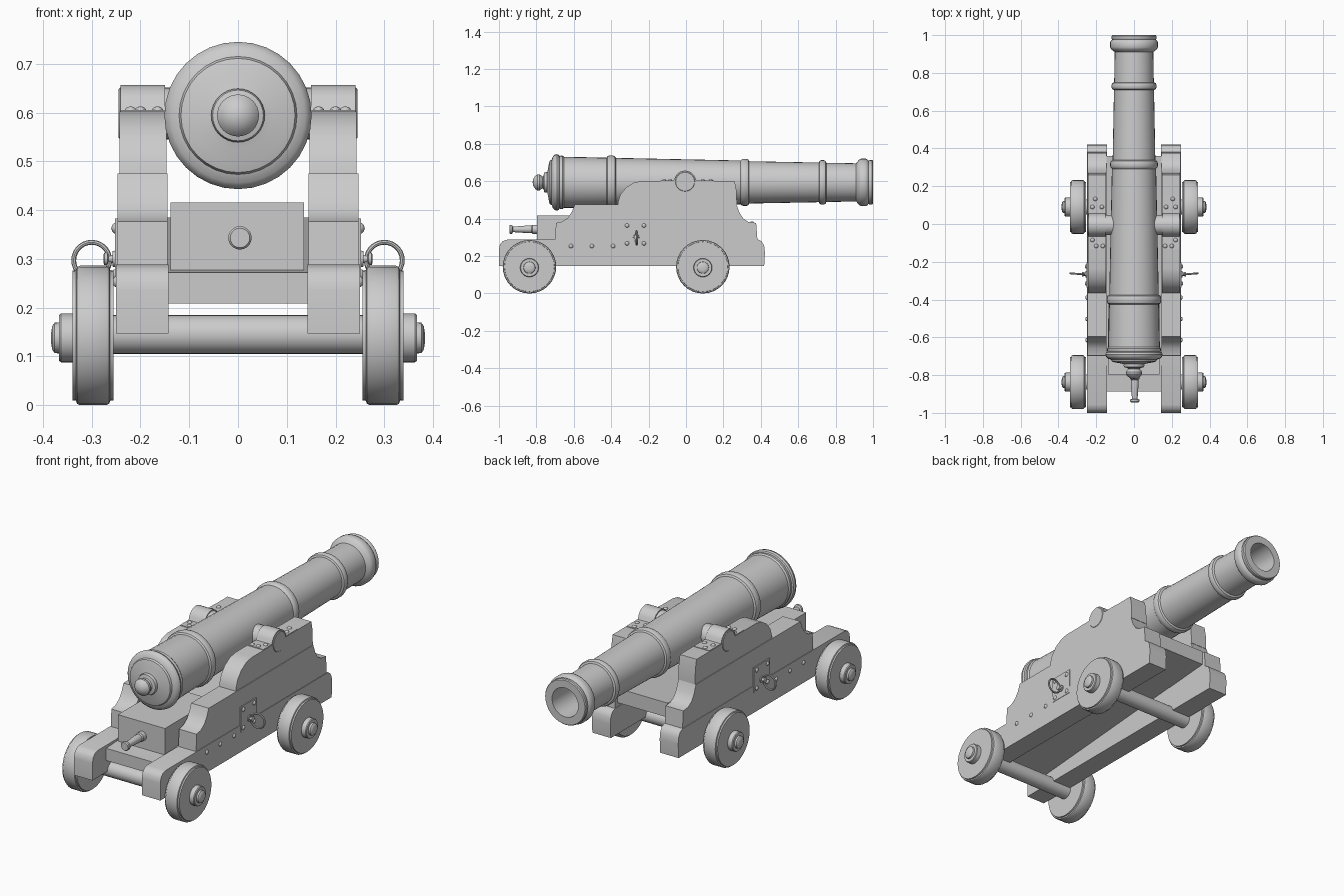
import bpy, bmesh
from math import sin, cos, pi
from mathutils import Matrix

if "Cube" in bpy.data.objects:
    bpy.data.objects.remove(bpy.data.objects["Cube"])


def finish(name, bm, mirror=False, bevel=0):
    bmesh.ops.recalc_face_normals(bm, faces=bm.faces[:])
    me = bpy.data.meshes.new(name)
    bm.to_mesh(me)
    bm.free()
    ob = bpy.data.objects.new(name, me)
    bpy.context.collection.objects.link(ob)
    bpy.ops.object.select_all(action='DESELECT')
    ob.select_set(True)
    bpy.context.view_layer.objects.active = ob
    bpy.ops.object.shade_smooth_by_angle(angle=0.6)
    if bevel:
        b = ob.modifiers.new("bevel", 'BEVEL')
        b.width, b.segments = bevel, 1
    if mirror:
        ob.modifiers.new("mirror", 'MIRROR')
    return ob


def revolve(bm, prof, axis, loc=(0, 0, 0), n=32):
    """Lathe (t, r) points around an axis through loc."""
    def place(t, a, b):
        p = {'x': (t, a, b), 'y': (a, t, b), 'z': (a, b, t)}[axis]
        return [p[i] + loc[i] for i in range(3)]
    rings = []
    for t, r in prof:
        if r == 0:
            rings.append([bm.verts.new(place(t, 0, 0))] * n)
        else:
            rings.append([bm.verts.new(place(t, r * cos(2 * pi * i / n), r * sin(2 * pi * i / n)))
                          for i in range(n)])
    for a, b in zip(rings, rings[1:]):
        for i in range(n):
            j = (i + 1) % n
            vs = list(dict.fromkeys([a[i], a[j], b[j], b[i]]))
            if len(vs) > 2:
                bm.faces.new(vs)


def prism(bm, pts, x0, x1):
    """Extrude a (y, z) outline from x0 to x1."""
    a = [bm.verts.new((x0, y, z)) for y, z in pts]
    b = [bm.verts.new((x1, y, z)) for y, z in pts]
    bm.faces.new(a)
    bm.faces.new(b[::-1])
    for i in range(len(pts)):
        j = (i + 1) % len(pts)
        bm.faces.new((a[i], b[i], b[j], a[j]))


def band(c, w, r0, r1, R):
    return [(c - w, r0), (c - w * .8, R - .004), (c - w * .35, R), (c + w * .35, R),
            (c + w * .8, R - .004), (c + w, r1)]


def rect(y0, y1, z0, z1):
    return [(y0, z0), (y1, z0), (y1, z1), (y0, z1)]


# Barrel with knob, bands and bore
prof = [(-.82, 0), (-.817, .018), (-.807, .034), (-.795, .043), (-.783, .043), (-.773, .036),
        (-.768, .031), (-.762, .036), (-.758, .052), (-.75, .055), (-.742, .054), (-.738, .07),
        (-.733, .1), (-.728, .117), (-.718, .121), (-.712, .138), (-.702, .148), (-.69, .151),
        (-.68, .147), (-.676, .14), (-.67, .143), (-.66, .143), (-.652, .137)]
prof += band(-.4, .025, .132, .131, .144)
prof += band(.315, .023, .117, .113, .126)
prof += band(.73, .02, .106, .105, .119)
prof += [(.91, .102), (.918, .112), (.926, .122), (.936, .127), (.962, .127), (.97, .122),
         (.976, .115), (.982, .119), (.995, .119), (1, .115), (1, .076), (.55, .074), (.55, 0)]
bm = bmesh.new()
revolve(bm, prof, 'y', (0, 0, .594))
finish("barrel", bm)

# Trunnions
bm = bmesh.new()
revolve(bm, [(-.245, 0), (-.245, .05), (-.242, .053), (.242, .053), (.245, .05), (.245, 0)],
        'x', (0, -.005, .598))
finish("trunnions", bm)

# Stepped side cheeks, three layers
bm = bmesh.new()
prism(bm, [(-1, .147), (.418, .147), (.422, .22), (.418, .255), (.405, .278), (.385, .288),
           (-.955, .288), (-.98, .28), (-.995, .262), (-1, .235)], .143, .25)
finish("lower_cheek", bm, True)
bm = bmesh.new()
prism(bm, [(-.70, .286), (.382, .286), (.375, .377), (.335, .382), (.307, .4), (.287, .43), (.27, .475),
           (-.595, .475), (-.61, .437), (-.632, .405), (-.66, .385), (-.695, .377)], .145, .247)
finish("middle_cheek", bm, True)
bm = bmesh.new()
prism(bm, [(-.365, .475), (.272, .475), (.27, .55), (.26, .602), (-.235, .602), (-.28, .592),
           (-.32, .567), (-.35, .53), (-.362, .495)], .147, .243)
finish("upper_cheek", bm, True)

# Trunnion caps: arch with flat flanges
bm = bmesh.new()
arch = [(-.005 + .059 * cos(pi * i / 14), .598 + .059 * sin(pi * i / 14)) for i in range(15)]
prism(bm, [(.15, .598), (.15, .605), (.056, .605)] + arch[1:-1] +
      [(-.066, .605), (-.135, .605), (-.135, .598)], .15, .241)
finish("trunnion_cap", bm, True)

# Bed plank between the cheeks
bm = bmesh.new()
prism(bm, [(-.886, .208), (.36, .31), (.36, .385), (-.75, .28), (-.886, .272)], -.146, .146)
finish("bed_plank", bm)

# Elevating wedge and its handle
bm = bmesh.new()
prism(bm, rect(-.797, -.4, .27, .416), -.138, .135)
finish("elevating_wedge", bm)
bm = bmesh.new()
revolve(bm, [(-.945, 0), (-.945, .02), (-.94, .024), (-.93, .024), (-.926, .015), (-.89, .017),
             (-.84, .021), (-.825, .019), (-.82, .024), (-.797, .024), (-.79, 0)],
        'y', (.004, 0, .343), 20)
finish("wedge_handle", bm)

# Axles and wheels
for label, y in (("rear", -.837), ("front", .09)):
    bm = bmesh.new()
    revolve(bm, [(-.3, 0), (-.3, .04), (.3, .04), (.3, 0)], 'x', (0, y, .145), 24)
    finish(label + "_axle", bm)
    bm = bmesh.new()
    revolve(bm, [(.255, 0), (.255, .133), (.262, .134), (.264, .14), (.27, .143), (.324, .143),
                 (.33, .14), (.332, .134), (.339, .133), (.339, 0)], 'x', (0, y, .143), 32)
    finish(label + "_wheel", bm, True)
    bm = bmesh.new()
    revolve(bm, [(.33, 0), (.33, .05), (.363, .05), (.367, .047), (.367, .032), (.376, .031),
                 (.381, .024), (.383, .012), (.383, 0)], 'x', (0, y, .138), 24)
    finish(label + "_hub", bm, True)

# Ring plate, eye bolt and ring
bm = bmesh.new()
prism(bm, rect(-.337, -.203, .25, .383), .24, .252)
finish("ring_plate", bm, True)
bm = bmesh.new()
revolve(bm, [(.245, 0), (.245, .018), (.257, .016), (.257, .008), (.266, .008), (.268, .013),
             (.274, .013), (.276, .008), (.276, 0)], 'x', (0, -.266, .3), 12)
finish("eye_bolt", bm, True)
bpy.ops.mesh.primitive_torus_add(major_radius=.037, minor_radius=.005, major_segments=28,
                                 minor_segments=8)
ring = bpy.context.object
ring.name = "side_ring"
ring.data.transform(Matrix.Translation((.3, -.264, .297)) @ Matrix.Rotation(.08, 4, 'Z')
                    @ Matrix.Rotation(pi / 2, 4, 'X'))
bpy.ops.object.shade_smooth_by_angle(angle=0.6)
ring.modifiers.new("mirror", 'MIRROR')

# Rivets on the cheek sides, the plate and the caps
dome = [(-.003, .012), (.002, .011), (.006, .007), (.008, 0)]
bm = bmesh.new()
for y in (-.615, -.503, -.39):
    revolve(bm, dome, 'x', (.25, y, .253), 10)
for y in (-.315, -.225):
    for z in (.268, .363):
        revolve(bm, dome, 'x', (.252, y, z), 10)
finish("side_rivets", bm, True)
bm = bmesh.new()
for x, y in ((.22, -.085), (.2, -.117), (.165, -.117), (.205, .133), (.22, .09), (.17, .09)):
    revolve(bm, dome, 'z', (x, y, .605), 10)
finish("cap_rivets", bm, True)
